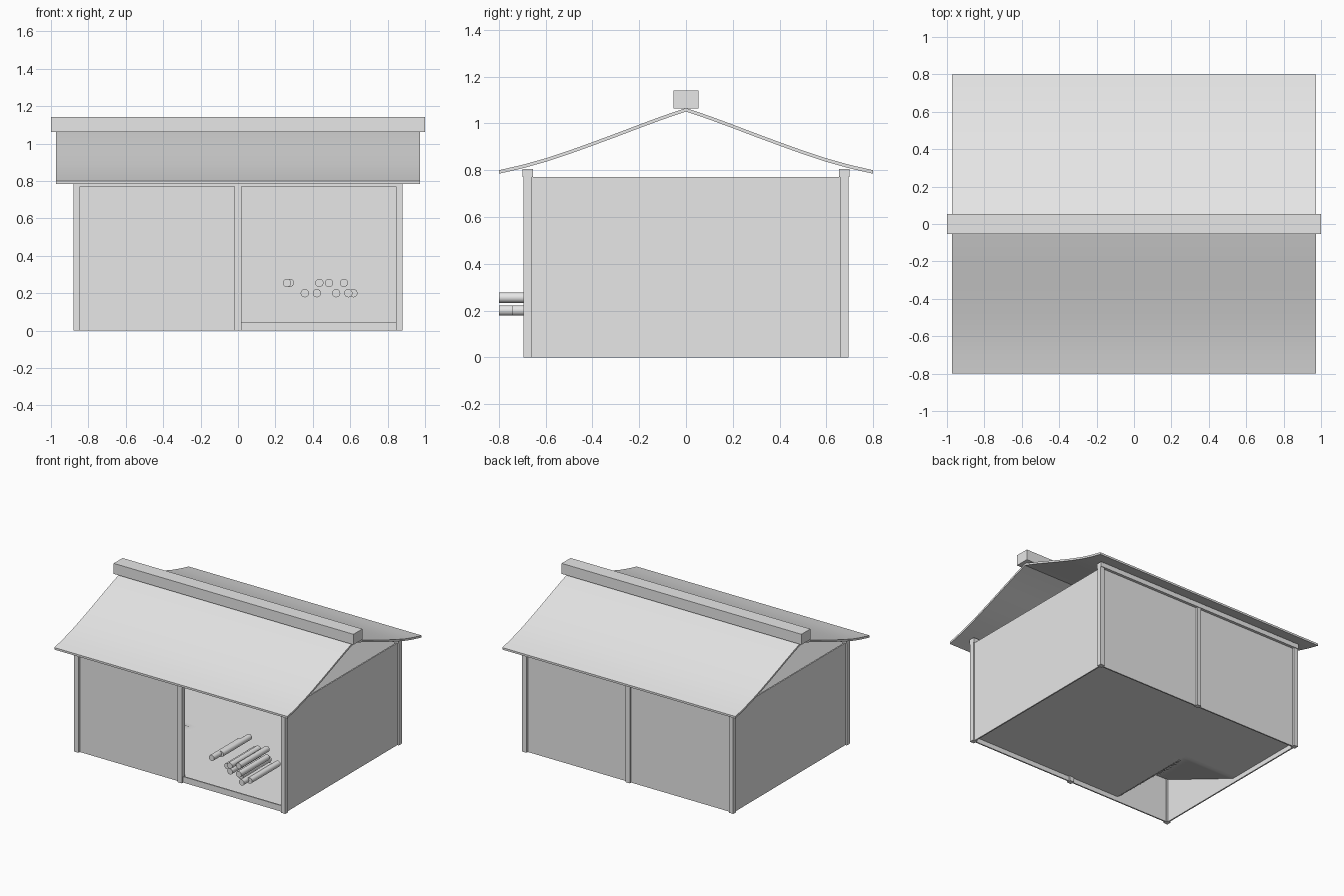
import bpy, bmesh, math

if "Cube" in bpy.data.objects:
    bpy.data.objects.remove(bpy.data.objects["Cube"], do_unlink=True)

grey = bpy.data.materials.new("plain_grey")
grey.use_nodes = True
colour = (0.8, 0.8, 0.8, 1)
grey.diffuse_color = colour
grey.node_tree.nodes["Principled BSDF"].inputs["Base Color"].default_value = colour


def finish(name, bm):
    bmesh.ops.recalc_face_normals(bm, faces=bm.faces)
    mesh = bpy.data.meshes.new(name)
    bm.to_mesh(mesh)
    bm.free()
    mesh.materials.append(grey)
    obj = bpy.data.objects.new(name, mesh)
    bpy.context.collection.objects.link(obj)
    return obj


def box(name, low, high):
    bm = bmesh.new()
    bmesh.ops.create_cube(bm, size=1)
    for v in bm.verts:
        for i in range(3):
            v.co[i] = low[i] if v.co[i] < 0 else high[i]
    return finish(name, bm)


def smooth(obj):
    bpy.ops.object.select_all(action="DESELECT")
    obj.select_set(True)
    bpy.context.view_layer.objects.active = obj
    bpy.ops.object.shade_smooth_by_angle(angle=math.radians(30))


HALF_X, HALF_Y, POST, TOP = 0.88, 0.694, 0.035, 0.77
EDGE = HALF_X - POST


def across_box(name, sign, x0, x1, near, far, z0, z1):
    """Box on the front (sign -1) or back (sign 1), between two depths."""
    y0, y1 = sorted((sign * near, sign * far))
    return box(name, (x0, y0, z0), (x1, y1, z1))


# Posts, top plates and recessed panels; the front left bay has only a low sill
for side, sign in (("front", -1), ("back", 1)):
    for label, x in (("right", -HALF_X + POST / 2), ("middle", 0), ("left", HALF_X - POST / 2)):
        across_box(f"{side}_{label}_post", sign, x - POST / 2, x + POST / 2,
                   HALF_Y - POST, HALF_Y, 0, TOP)
    across_box(f"{side}_top_plate", sign, -HALF_X, HALF_X, 0.654, 0.699, TOP, 0.805)
    across_box(f"{side}_right_panel", sign, -EDGE, -POST / 2, 0.668, 0.678, 0, TOP)
across_box("back_left_panel", 1, POST / 2, EDGE, 0.668, 0.678, 0, TOP)
across_box("front_sill", -1, POST / 2, EDGE, 0.668, 0.678, 0, 0.045)

for label, x in (("right", -0.863), ("left", 0.863)):
    box(f"{label}_side_wall", (x - 0.005, -0.66, 0), (x + 0.005, 0.66, TOP))

# Floor sheet, rising to a heap in the front right corner
bm = bmesh.new()
bmesh.ops.create_grid(bm, x_segments=50, y_segments=40, size=1)
for v in bm.verts:
    v.co.x *= 0.858
    v.co.y *= 0.668
    across = (-0.42 - v.co.x) / 0.34
    along = (0.03 - v.co.y) / 0.7
    v.co.z = 0.035 + 0.3 * max(0, min(1, across, along))
smooth(finish("floor", bm))

# Curved roof sheet
half = [(0, 1.066), (0.1, 1.032), (0.2, 0.995), (0.3, 0.957), (0.4, 0.92),
        (0.5, 0.884), (0.6, 0.851), (0.7, 0.823), (0.8, 0.8)]
top = [(-y, z) for y, z in reversed(half[1:])] + half
outline = top + [(y, z - 0.015) for y, z in reversed(top)]
bm = bmesh.new()
n = len(top)
ends = [[bm.verts.new((x, y, z)) for y, z in outline] for x in (-0.972, 0.972)]
count = len(outline)
for i in range(count):
    j = (i + 1) % count
    bm.faces.new((ends[0][i], ends[0][j], ends[1][j], ends[1][i]))
for e in ends:
    for i in range(n - 1):
        bm.faces.new((e[i], e[i + 1], e[count - 2 - i], e[count - 1 - i]))
smooth(finish("roof", bm))
box("ridge_beam", (-1, -0.053, 1.063), (1, 0.053, 1.142))


# Logs in two rows: x and the y of the front end
def log(x, y, z, length=0.34):
    bm = bmesh.new()
    bmesh.ops.create_cone(bm, cap_ends=True, segments=24, radius1=0.022,
                          radius2=0.022, depth=length)
    obj = finish("log", bm)
    obj.rotation_euler.x = math.pi / 2
    obj.location = (x, y + length / 2, z)
    smooth(obj)


rows = {
    0.2: ((0.357, -0.64), (0.422, -0.7), (0.525, -0.72), (0.59, -0.8), (0.617, -0.745)),
    0.255: ((0.262, -0.69), (0.277, -0.6), (0.435, -0.72), (0.487, -0.69), (0.566, -0.8)),
}
for z, places in rows.items():
    for x, y in places:
        log(x, y, z)
